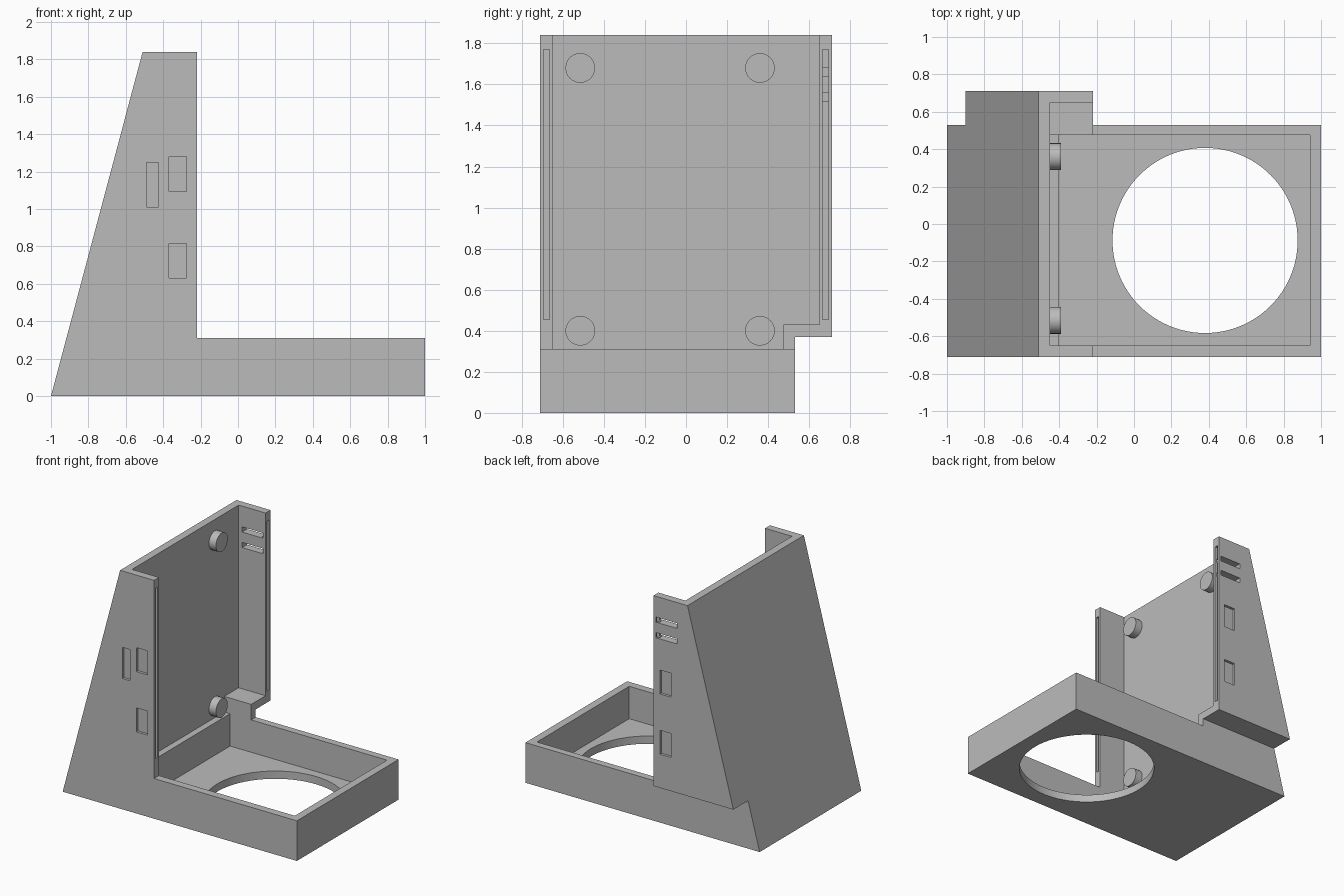
import bpy
import bmesh
from math import radians
from mathutils import Matrix

if "Cube" in bpy.data.objects:
    bpy.data.objects.remove(bpy.data.objects["Cube"], do_unlink=True)

GREY = (0.5, 0.5, 0.5, 1)
plastic = bpy.data.materials.new("grey plastic")
plastic.use_nodes = True
plastic.diffuse_color = GREY
plastic.node_tree.nodes["Principled BSDF"].inputs["Base Color"].default_value = GREY


def add_object(name, bm):
    bmesh.ops.recalc_face_normals(bm, faces=bm.faces)
    mesh = bpy.data.meshes.new(name)
    bm.to_mesh(mesh)
    bm.free()
    mesh.materials.append(plastic)
    obj = bpy.data.objects.new(name, mesh)
    bpy.context.collection.objects.link(obj)
    return obj


def extrude_profile(name, points, y0, y1):
    """Extrude an (x, z) outline along y."""
    bm = bmesh.new()
    face = bm.faces.new([bm.verts.new((x, y0, z)) for x, z in points])
    side = bmesh.ops.extrude_face_region(bm, geom=[face])
    verts = [v for v in side["geom"] if isinstance(v, bmesh.types.BMVert)]
    bmesh.ops.translate(bm, vec=(0, y1 - y0, 0), verts=verts)
    return add_object(name, bm)


def box(name, x0, x1, y0, y1, z0, z1):
    return extrude_profile(name, [(x0, z0), (x1, z0), (x1, z1), (x0, z1)], y0, y1)


def cylinder(name, radius, depth, matrix, sides=64):
    bm = bmesh.new()
    bmesh.ops.create_cone(bm, cap_ends=True, segments=sides, radius1=radius,
                          radius2=radius, depth=depth, matrix=matrix)
    return add_object(name, bm)


def activate(obj):
    bpy.ops.object.select_all(action="DESELECT")
    obj.select_set(True)
    bpy.context.view_layer.objects.active = obj


def cut(target, cutter):
    activate(target)
    mod = target.modifiers.new("cut", "BOOLEAN")
    mod.operation = "DIFFERENCE"
    mod.solver = "EXACT"
    mod.object = cutter
    bpy.ops.object.modifier_apply(modifier=mod.name)
    bpy.data.objects.remove(cutter, do_unlink=True)


# Solid stand: leaning tower with a low tray in front
stand = extrude_profile("stand_body", [(-1, 0), (1, 0), (1, 0.31), (-0.22, 0.31),
                                       (-0.22, 1.84), (-0.51, 1.84)], -0.71, 0.71)

# Narrower base beneath the overhanging side of the tower
cut(stand, box("base_step", -1.2, 1.2, 0.53, 0.9, -0.2, 0.37))

# Open tower bay and tray recess, with the raised floor at one side
cut(stand, extrude_profile("bay", [(-0.45, 2), (-0.45, 0.31), (-0.40, 0.31),
                                   (-0.40, 0.06), (0.94, 0.06), (0.94, 2)], -0.65, 0.475))
cut(stand, box("bay_side", -0.45, 0, 0.4, 0.65, 0.43, 2))

# Round opening in the tray floor
cut(stand, cylinder("floor_hole", 0.495, 0.5, Matrix.Translation((0.38, -0.088, 0)), 96))

# Long grooves in the front edges of both tower walls
for y in (-0.68, 0.68):
    cut(stand, box("groove", -0.26, -0.1, y - 0.014, y + 0.014, 0.455, 1.77))

# Shallow pockets on the outside of both walls
for y in (-0.71, 0.71):
    for z in (0.63, 1.095):
        cut(stand, box("pocket", -0.37, -0.275, y - 0.02, y + 0.02, z, z + 0.185))
cut(stand, box("tall_pocket", -0.49, -0.425, -0.73, -0.69, 1.01, 1.25))

# Two vent slots through one wall
for z in (1.52, 1.64):
    cut(stand, box("vent_slot", -0.42, -0.24, 0.6, 0.8, z, z + 0.04))

# Four mounting pegs on the tower's back wall
for y, side in ((-0.515, "right"), (0.36, "left")):
    for z, level in ((0.4, "lower"), (1.68, "upper")):
        place = Matrix.Translation((-0.425, y, z)) @ Matrix.Rotation(radians(90), 4, "Y")
        cylinder(f"{level}_{side}_peg", 0.072, 0.07, place, 48)

# Smooth the round surfaces, keep the corners crisp
for obj in bpy.context.collection.objects:
    if obj.type == "MESH" and plastic.name in obj.data.materials:
        activate(obj)
        bpy.ops.object.shade_smooth_by_angle(angle=radians(30))
